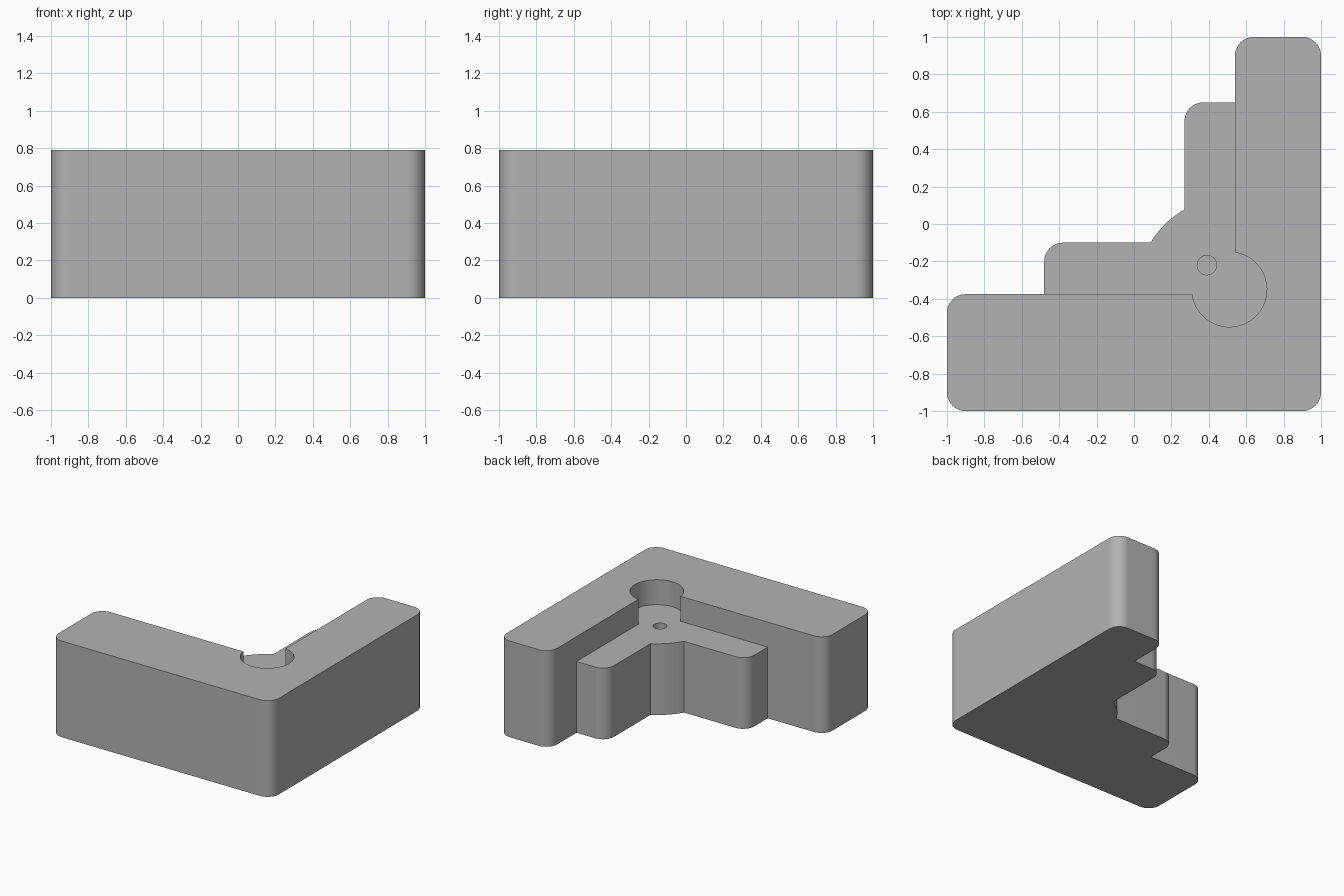
import bpy, bmesh, math
from mathutils import Vector

if "Cube" in bpy.data.objects:
    bpy.data.objects.remove(bpy.data.objects["Cube"])

HEIGHT, STEP = 0.79, 0.585
CENTRE, POCKET_R, BULGE_R = Vector((0.51, -0.35)), 0.2, 0.49
WALL_Y, WALL_X = -0.375, 0.54
STEP_Y, STEP_X = -0.1, 0.27


def arc(centre, radius, start, end, steps):
    """Points along an arc, angles in degrees."""
    angles = [math.radians(start + (end - start) * i / steps) for i in range(steps + 1)]
    return [Vector((centre[0] + radius * math.cos(a), centre[1] + radius * math.sin(a)))
            for a in angles]


def corner(x, y, start, radius=0.1):
    """Rounded convex corner, turning a quarter counter-clockwise from start."""
    mid = math.radians(start + 45)
    centre = (x - math.copysign(radius, math.cos(mid)), y - math.copysign(radius, math.sin(mid)))
    return arc(centre, radius, start, start + 90, 10)


# Line where the high wall meets the low step, around the round pocket
a0 = 180 + math.degrees(math.asin((CENTRE.y - WALL_Y) / POCKET_R))
a1 = 360 + math.degrees(math.acos((WALL_X - CENTRE.x) / POCKET_R))
seam = ([Vector((-0.48, WALL_Y))] + arc(CENTRE, POCKET_R, a0, a1, 48)
        + [Vector((WALL_X, 0.65))])

# High L-shaped wall, counter-clockwise
wall = (corner(-1, -1, 180) + corner(1, -1, 270) + corner(1, 1, 0)
        + corner(WALL_X, 1, 90) + seam[::-1] + corner(-1, WALL_Y, 90))

# Low step with a rounded bulge in its inner corner
b0 = math.degrees(math.acos((STEP_X - CENTRE.x) / BULGE_R))
b1 = 180 - math.degrees(math.asin((STEP_Y - CENTRE.y) / BULGE_R))
step = seam + corner(STEP_X, 0.65, 90) + arc(CENTRE, BULGE_R, b0, b1, 12) + corner(-0.48, STEP_Y, 90)


def raise_faces(bm, faces, dz):
    out = bmesh.ops.extrude_face_region(bm, geom=faces)["geom"]
    bmesh.ops.translate(bm, verts=[g for g in out if isinstance(g, bmesh.types.BMVert)],
                        vec=(0, 0, dz))
    return [g for g in out if isinstance(g, bmesh.types.BMFace)]


# Raise both regions to the step, then the wall on its own
bm = bmesh.new()
shared = {}


def vert(p):
    key = (round(p.x, 4), round(p.y, 4))
    if key not in shared:
        shared[key] = bm.verts.new((p.x, p.y, 0))
    return shared[key]


base = [bm.faces.new([vert(p) for p in outline]) for outline in (wall, step)]
tops = raise_faces(bm, base, STEP)
# extrusion drops the originals when open, so close the underside if needed
if not all(f.is_valid for f in base):
    bmesh.ops.holes_fill(bm, edges=[e for e in bm.edges if e.is_boundary], sides=0)
raise_faces(bm, [max(tops, key=lambda f: f.calc_area())], HEIGHT - STEP)
loose = [f for f in bm.faces if any(len(e.link_faces) > 2 for e in f.edges)
         and abs(f.normal.z) > 0.9 and abs(f.calc_center_median().z - STEP) < 0.001
         and len(f.verts) == len(wall)]
bmesh.ops.delete(bm, geom=loose, context="FACES")
bmesh.ops.recalc_face_normals(bm, faces=bm.faces)
bmesh.ops.dissolve_limit(bm, angle_limit=0.01, verts=bm.verts, edges=bm.edges)
mesh = bpy.data.meshes.new("corner_block")
bm.to_mesh(mesh)
bm.free()
block = bpy.data.objects.new("corner_block", mesh)
bpy.context.collection.objects.link(block)

# Small blind hole in the step
bpy.ops.mesh.primitive_cylinder_add(vertices=32, radius=0.052, depth=0.6,
                                    location=(0.39, -0.22, STEP))
cutter = bpy.context.object
cutter.name = "hole_cutter"
cutter.hide_render = True
cut = block.modifiers.new("hole", "BOOLEAN")
cut.operation, cut.solver, cut.object = "DIFFERENCE", "EXACT", cutter
bpy.ops.object.select_all(action="DESELECT")
block.select_set(True)
bpy.context.view_layer.objects.active = block
bpy.ops.object.modifier_apply(modifier=cut.name)
bpy.data.objects.remove(cutter)

# Plain grey finish, smooth round corners and flat walls
grey = bpy.data.materials.new("grey")
grey.use_nodes = True
colour = (0.45, 0.45, 0.45, 1)
grey.diffuse_color = colour
grey.node_tree.nodes["Principled BSDF"].inputs["Base Color"].default_value = colour
block.data.materials.clear()
block.data.materials.append(grey)
bpy.ops.object.shade_smooth_by_angle(angle=math.radians(30))
weighted = block.modifiers.new("flat_walls", "WEIGHTED_NORMAL")
weighted.keep_sharp = True
